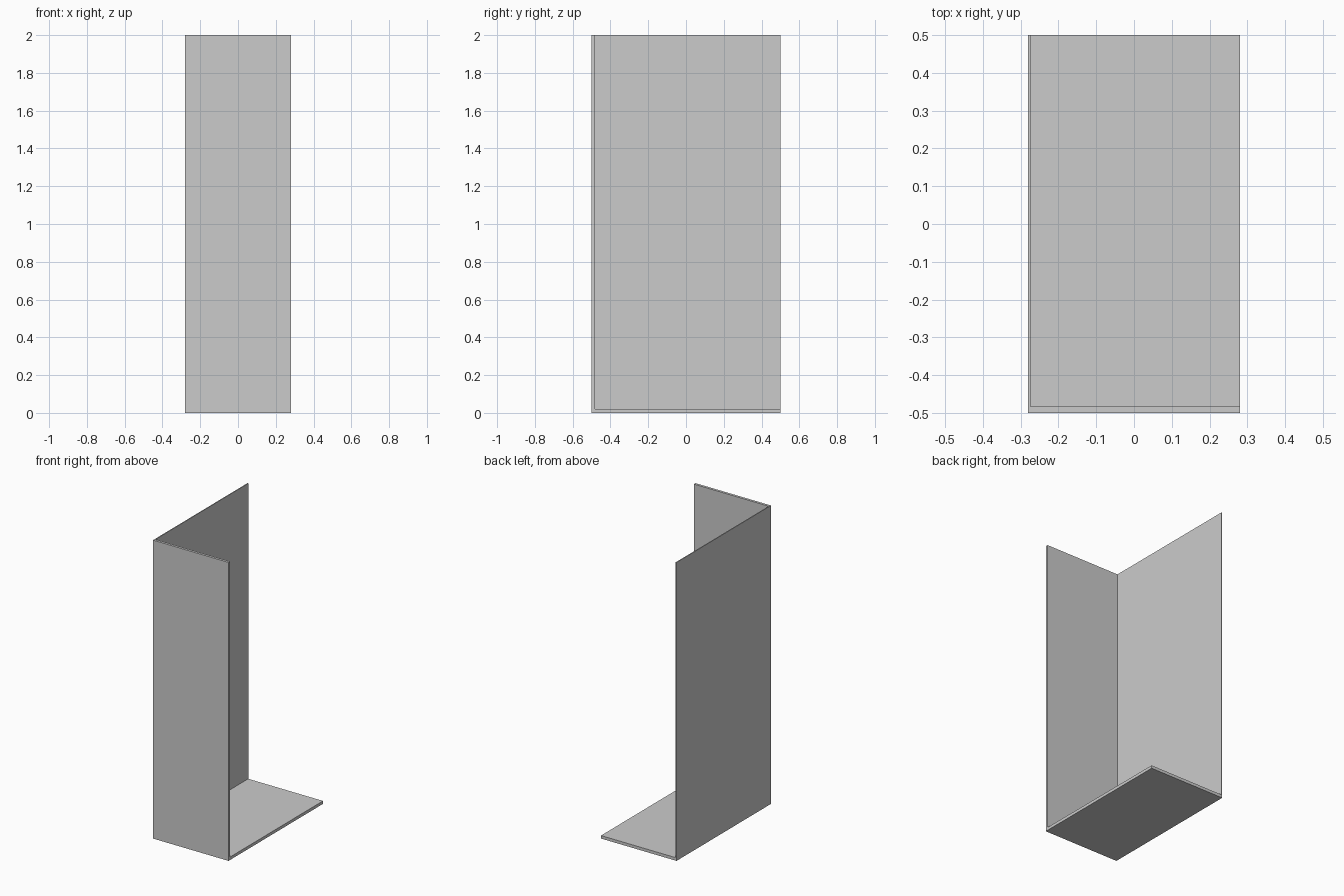
import bpy

if "Cube" in bpy.data.objects:
    bpy.data.objects.remove(bpy.data.objects["Cube"])


def box(name, lo, hi):
    """Axis-aligned box between two corners."""
    bpy.ops.mesh.primitive_cube_add(size=1)
    ob = bpy.context.object
    ob.name = name
    size = [b - a for a, b in zip(lo, hi)]
    mid = [(a + b) / 2 for a, b in zip(lo, hi)]
    for v in ob.data.vertices:
        v.co = [m + c * s for m, c, s in zip(mid, v.co, size)]
    return ob


W, D, H = 0.28, 0.5, 2.0          # half width, half depth, height
TX, TY, TZ = 0.006, 0.017, 0.02   # side wall, front wall, floor thickness

# Corner shell: side wall, front wall and floor in one piece
shell = box("corner_panels", (-W, -D, 0), (W, D, H))

# Cutter hollows the block, leaving the right, back and top open
cutter = box("hollow_cutter", (-W + TX, -D + TY, TZ), (W + 0.5, D + 0.5, H + 0.5))

mod = shell.modifiers.new("hollow", 'BOOLEAN')
mod.operation = 'DIFFERENCE'
mod.solver = 'EXACT'
mod.object = cutter
bpy.context.view_layer.objects.active = shell
bpy.ops.object.modifier_apply(modifier=mod.name)
bpy.data.objects.remove(cutter, do_unlink=True)
